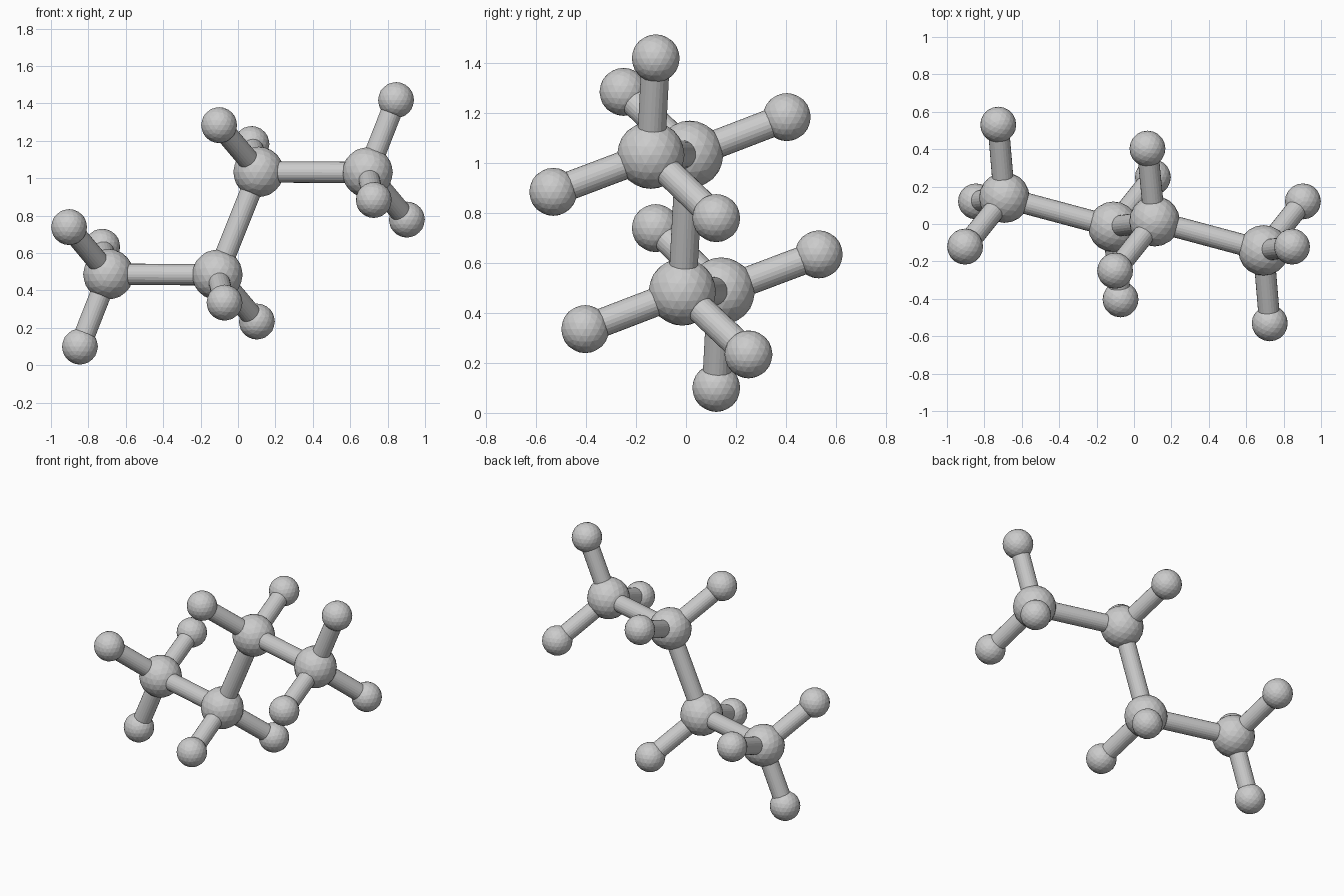
import bpy
from mathutils import Vector

if "Cube" in bpy.data.objects:
    bpy.data.objects.remove(bpy.data.objects["Cube"])

CENTRE = Vector((0, 0, 0.759))
R_LARGE, R_SMALL, R_ROD = 0.135, 0.096, 0.057


def ball(name, p, r):
    bpy.ops.mesh.primitive_ico_sphere_add(subdivisions=3, radius=r, location=p)
    bpy.context.object.name = name


def rod(name, a, b):
    d = b - a
    bpy.ops.mesh.primitive_cylinder_add(vertices=24, radius=R_ROD, depth=d.length,
                                        location=(a + b) / 2)
    o = bpy.context.object
    o.name = name
    o.rotation_euler = d.to_track_quat('Z', 'Y').to_euler()


# Upper half, as offsets from the centre: inner and outer large balls with their small balls
inner = Vector((0.110, 0.015, 0.275))
outer = Vector((0.693, -0.141, 0.272))
inner_small = [Vector((-0.101, -0.250, 0.525)), Vector((0.072, 0.403, 0.424))]
outer_small = [Vector((0.845, -0.121, 0.659)), Vector((0.726, -0.531, 0.125)),
               Vector((0.903, 0.121, 0.020))]

# The lower half is the upper half mirrored through the centre point
for half, s in (("upper", 1), ("lower", -1)):
    def at(v):
        return CENTRE + v * s
    rod(half + "_chain_rod", at(inner), at(outer))
    for part, core, smalls in (("inner", inner, inner_small), ("outer", outer, outer_small)):
        ball(f"{half}_{part}_large_ball", at(core), R_LARGE)
        for i, p in enumerate(smalls, 1):
            ball(f"{half}_{part}_small_ball_{i}", at(p), R_SMALL)
            rod(f"{half}_{part}_small_rod_{i}", at(core), at(p))

# Rod joining the two halves
rod("middle_chain_rod", CENTRE - inner, CENTRE + inner)
